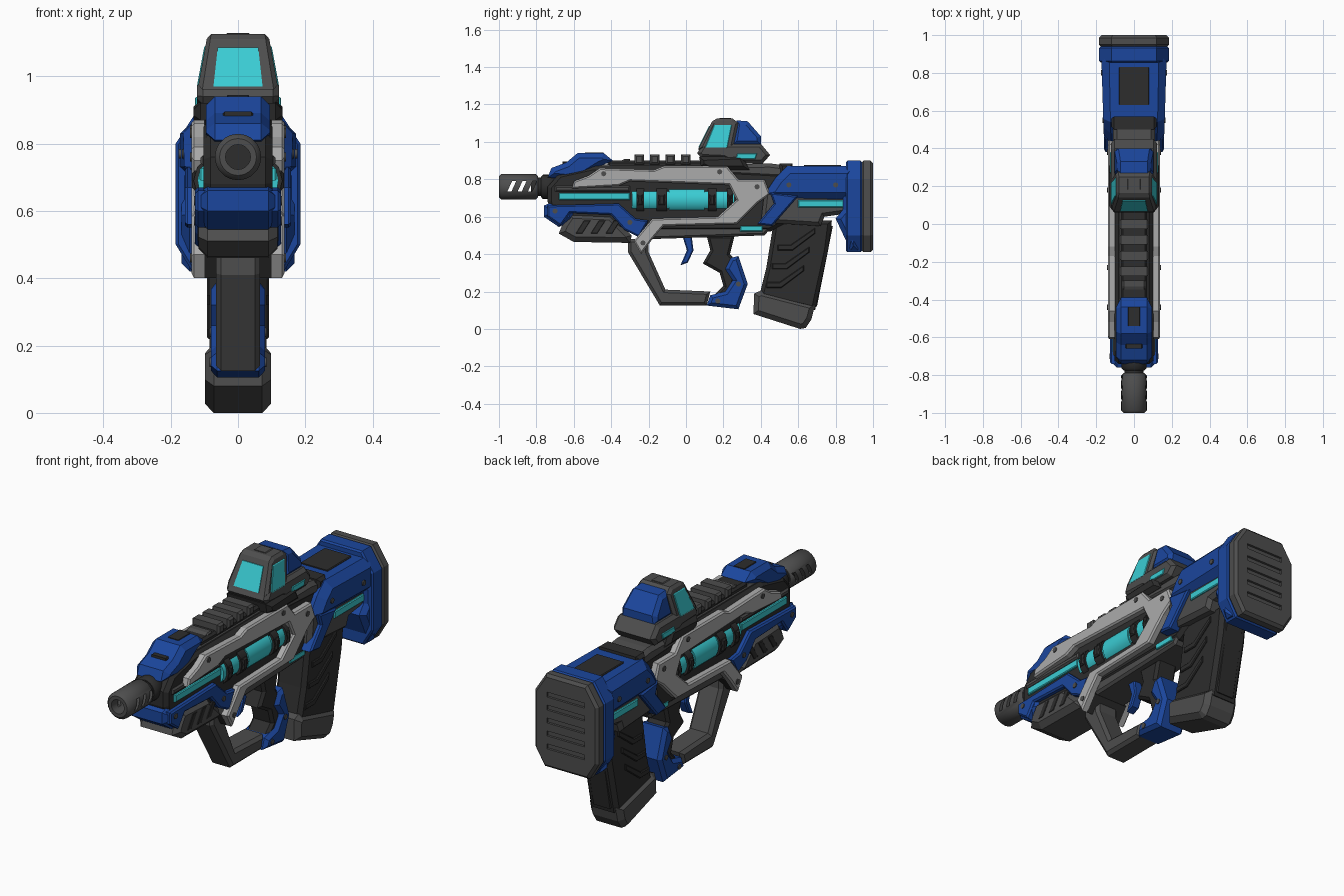
import bpy
import bmesh
from math import pi
from mathutils import Matrix, Vector

default_cube = bpy.data.objects.get("Cube")
if default_cube:
    bpy.data.objects.remove(default_cube, do_unlink=True)


def material(name, red, green, blue):
    mat = bpy.data.materials.new(name)
    mat.use_nodes = True
    color = (red, green, blue, 1)
    mat.diffuse_color = color
    mat.node_tree.nodes["Principled BSDF"].inputs["Base Color"].default_value = color
    return mat


BLACK = material("black polymer", .026, .026, .026)
GREY = material("dark grey metal", .075, .075, .075)
LIGHT = material("light grey metal", .41, .41, .41)
BLUE = material("blue paint", .011, .062, .34)
CYAN = material("cyan glow", .042, .6, .65)


def finish(name, bm, mat, mirror=False):
    bmesh.ops.recalc_face_normals(bm, faces=bm.faces[:])
    mesh = bpy.data.meshes.new(name)
    bm.to_mesh(mesh)
    bm.free()
    mesh.materials.append(mat)
    obj = bpy.data.objects.new(name, mesh)
    bpy.context.collection.objects.link(obj)
    if mirror:
        obj.modifiers.new("Mirror", "MIRROR").use_axis[0] = True
    return obj


def prism(name, mat, points, start, end, chamfer=.012, mirror=False, along="x", warp=None):
    """Extrude a profile, chamfering the rims of its caps."""
    bm = bmesh.new()
    place = {"x": lambda d, a, b: (d, a, b), "y": lambda d, a, b: (a, d, b)}[along]
    near = [bm.verts.new(place(start, *p)) for p in points]
    far = [bm.verts.new(place(end, *p)) for p in points]
    bm.faces.new(near)
    bm.faces.new(far)
    count = len(points)
    for i in range(count):
        j = (i + 1) % count
        bm.faces.new((near[i], near[j], far[j], far[i]))
    bmesh.ops.recalc_face_normals(bm, faces=bm.faces[:])
    if chamfer:
        rims = [far] if mirror else [near, far]
        edges = [bm.edges.get((r[i], r[i - 1])) for r in rims for i in range(count)]
        bmesh.ops.bevel(bm, geom=edges, offset=chamfer, segments=1,
                        affect="EDGES", clamp_overlap=True)
    if warp:
        for v in bm.verts:
            v.co.x *= warp(v.co)
    return finish(name, bm, mat, mirror)


def solid(name, mat, points, half_width, chamfer=.012, warp=None):
    return prism(name, mat, points, -half_width, half_width, chamfer, warp=warp)


def plate(name, mat, points, inner, outer, chamfer=.008, warp=None):
    return prism(name, mat, points, inner, outer, chamfer, mirror=True, warp=warp)


def rect(front, back, low, high, slant=0):
    return [(front, low), (back, low), (back + slant, high), (front + slant, high)]


def tube(name, mat, front, back, radius, height, side=0, sides=20, axis="Y", chamfer=0):
    bm = bmesh.new()
    turn = Matrix.Rotation(pi / 2, 4, "X" if axis == "Y" else "Y")
    middle = (front + back) / 2
    spot = (side, middle, height) if axis == "Y" else (middle, side, height)
    bmesh.ops.create_cone(bm, cap_ends=True, segments=sides, radius1=radius, radius2=radius,
                          depth=back - front, matrix=Matrix.Translation(Vector(spot)) @ turn)
    for face in bm.faces:
        face.smooth = len(face.verts) == 4
    if chamfer:
        rims = [e for f in bm.faces if not f.smooth for e in f.edges]
        bmesh.ops.bevel(bm, geom=rims, offset=chamfer, segments=1, affect="EDGES")
    return finish(name, bm, mat, mirror=(axis == "X" or side != 0))


def cut(target, cutter):
    mod = target.modifiers.new("Cut", "BOOLEAN")
    mod.operation = "DIFFERENCE"
    mod.object = cutter
    bpy.context.view_layer.objects.active = target
    bpy.ops.object.modifier_apply(modifier=mod.name)
    bpy.data.objects.remove(cutter, do_unlink=True)


# Muzzle and barrel
muzzle = tube("muzzle", GREY, -1, -.79, .069, .76, chamfer=.014)
cut(muzzle, tube("bore_cutter", GREY, -1.1, -.82, .037, .76))
for y in (-.955, -.9, -.845):
    cut(muzzle, solid("slot_cutter", GREY, rect(y, y + .022, .735, .79, .025), .2, 0))
tube("barrel", BLACK, -.83, -.6, .05, .76)
tube("barrel_collar", BLACK, -.775, -.7, .065, .76, chamfer=.01)

# Receiver core
solid("receiver_core", BLACK, [(-.72, .62), (-.74, .68), (-.74, .76), (-.68, .83), (-.5, .87),
      (.55, .87), (.6, .6), (.45, .52), (-.3, .52), (-.6, .58)], .102, .02)
solid("lower_receiver", GREY, [(-.28, .52), (-.2, .48), (.42, .5), (.47, .56), (.4, .6), (-.25, .6)], .095)
solid("upper_receiver", GREY, rect(-.5, .3, .8, .88), .095, .03)
plate("receiver_trim", GREY, rect(-.7, -.3, .735, .765), .09, .112)
plate("front_light", CYAN, rect(-.68, -.3, .69, .728), .09, .114, .004)
plate("rear_light", CYAN, rect(.29, .41, .522, .55), .08, .104, .003)

# Energy cell with its clamps
tube("energy_cell", CYAN, -.29, .26, .068, .69, side=.052)
tube("energy_core", CYAN, -.09, .1, .075, .69, side=.052)
for y, width in ((-.245, .04), (-.13, .055), (.14, .045), (.235, .03)):
    tube("cell_clamp", BLACK, y - width / 2, y + width / 2, .082, .69, side=.05, sides=12)
    plate("clamp_lug", BLACK, rect(y - width / 3, y + width / 3, .66, .72), .1, .136)

# Light armour frame wrapping the cell
plate("armour_frame", LIGHT, [(-.61, .75), (-.6, .79), (-.52, .82), (-.46, .86), (-.17, .85),
      (-.12, .87), (.22, .87), (.28, .8), (.42, .8), (.45, .72), (.38, .67), (.27, .56),
      (-.12, .55), (-.18, .48), (-.24, .4), (-.28, .47), (-.18, .59), (.17, .6),
      (.27, .69), (.23, .77), (-.3, .79), (-.36, .765)], .1, .138)

# Front cowl and handguard
solid("front_cowl", BLUE, [(-.74, .81), (-.72, .86), (-.64, .89), (-.58, .94), (-.44, .94),
      (-.39, .9), (-.46, .87), (-.54, .82), (-.64, .8)], .095, .026)
solid("cowl_panel", BLACK, rect(-.54, -.44, .9, .944), .032, .002)
solid("cowl_notch", BLACK, rect(-.66, -.62, .86, .895), .045, .005)
solid("nose_guard", BLUE, [(-.76, .6), (-.76, .66), (-.72, .675), (-.58, .665),
      (-.6, .58), (-.68, .545)], .118, .028)
plate("handguard_side", BLUE, [(-.74, .66), (-.36, .67), (-.27, .59), (-.2, .58), (-.25, .49),
      (-.33, .53), (-.4, .61), (-.62, .62), (-.67, .55), (-.74, .6)], .08, .127)
solid("foregrip", GREY, [(-.68, .51), (-.66, .56), (-.62, .62), (-.4, .61), (-.29, .5),
      (-.3, .46), (-.6, .465)], .118, .028)
for y in (-.59, -.51, -.43):
    plate("foregrip_vent", BLACK, rect(y, y + .035, .51, .58, .045), .11, .121, .002)
solid("guard_mount", BLACK, [(-.28, .47), (-.2, .52), (-.18, .48), (-.24, .4)], .115)

# Top rail
solid("rail_base", BLACK, rect(-.42, .1, .86, .9), .07)
solid("rail_ramp", GREY, [(-.39, .88), (-.33, .908), (-.3, .908), (-.3, .88)], .06, .006)
for i in range(4):
    y = -.275 + i * .083
    solid("rail_tooth", GREY, rect(y, y + .05, .88, .932), .08, .01)
solid("rear_mount", GREY, [(.2, .82), (.2, .88), (.45, .885), (.56, .87), (.58, .8)], .11, .02)
solid("mount_bridge", BLACK, rect(.5, .57, .82, .885), .12, .015)


# Sight
def sight_taper(co):
    return 1 - max(co.z - .96, 0) * 1.5


solid("sight_clamp", BLACK, [(.08, .87), (.07, .92), (.3, .93), (.34, .85), (.12, .85)], .132, .02)
solid("sight_base", GREY, [(.06, .94), (.09, .99), (.4, .99), (.45, .93), (.41, .885), (.25, .885),
      (.2, .91), (.08, .915)], .122, .018)
plate("sight_light", CYAN, rect(.265, .37, .908, .938, .01), .11, .127, .003)
solid("sight_housing", GREY, [(.065, .96), (.14, 1.11), (.165, 1.125), (.25, 1.125),
      (.28, 1.1), (.25, .96)], .12, .014, sight_taper)
solid("front_lens", CYAN, [(.066, .97), (.123, 1.085), (.15, 1.085), (.1, .97)],
      .074, 0, sight_taper)
plate("side_lens", CYAN, [(.1, .965), (.15, 1.09), (.245, 1.09), (.22, .965)],
      .1, .124, .003, sight_taper)
solid("sight_hood", BLUE, [(.25, .985), (.27, 1.115), (.33, 1.11), (.4, 1.03), (.4, .985)],
      .112, .02, sight_taper)
solid("sight_cap", GREY, rect(.18, .24, 1.1, 1.129), .035, .004)

# Trigger, guard and grip
solid("trigger", BLUE, [(-.02, .5), (.03, .5), (.04, .42), (.01, .355), (-.03, .34),
      (.005, .42)], .025, .006)
solid("trigger_guard", GREY, [(-.31, .48), (-.2, .48), (-.2, .41), (-.11, .21), (.13, .2),
      (.11, .125), (-.14, .125), (-.31, .41)], .066, .016)
solid("grip", BLACK, [(.11, .5), (.26, .5), (.235, .4), (.27, .36), (.25, .18), (.15, .18),
      (.2, .23), (.18, .3), (.09, .35), (.13, .42)], .062, .014)
solid("grip_shell", BLUE, [(.24, .38), (.28, .39), (.33, .24), (.28, .105), (.11, .125),
      (.13, .18), (.21, .2), (.25, .26), (.21, .32)], .08, .018)

# Magazine
solid("magazine", BLACK, [(.47, .58), (.78, .58), (.76, .42), (.69, .1), (.39, .17), (.43, .33)],
      .084, .02)
solid("magazine_spine", BLACK, [(.74, .56), (.785, .55), (.7, .12), (.66, .12)], .06, .012)
solid("magazine_base", GREY, [(.365, .19), (.4, .205), (.69, .13), (.67, .05), (.64, .005),
      (.61, 0), (.36, .08)], .098, .026)
for z in (.22, .32, .42):
    y = .43 + (z - .22) * .3
    plate("magazine_rib", BLACK, [(y, z), (y + .08, z), (y + .2, z + .09), (y + .2, z + .12),
          (y + .07, z + .03), (y, z + .03)], .075, .092, .004)


# Stock, flaring toward the rear
def stock_flare(co):
    return .92 + .08 * min(max((co.y - .42) / .4, 0), 1)


solid("stock_core", GREY, [(.4, .57), (.42, .74), (.9, .74), (.88, .62), (.74, .6), (.72, .55)],
      .135, .02)
solid("stock_shell", BLUE, [(.42, .72), (.48, .81), (.54, .87), (.9, .87), (.9, .69), (.47, .69)],
      .172, .04, stock_flare)
solid("stock_leg", BLUE, [(.84, .72), (.92, .72), (.92, .42), (.88, .42), (.8, .59), (.84, .64)],
      .168, .025)
plate("stock_strut", BLUE, [(.45, .73), (.6, .71), (.46, .55), (.38, .56), (.47, .67)], .1, .158)
plate("stock_light", CYAN, rect(.6, .86, .65, .688), .12, .144, .004)
solid("stock_panel", BLACK, rect(.63, .83, .84, .876), .08, .004)

half = [(.13, .41), (.185, .5), (.185, .8), (.12, .9)]
outline = half + [(-x, z) for x, z in reversed(half)]
prism("stock_collar", BLUE, outline, .855, .94, .008, along="y")
butt_pad = prism("butt_pad", GREY, outline, .936, 1, .014, along="y")
for i in range(5):
    z = .51 + i * .068
    cut(butt_pad, prism("groove_cutter", GREY, rect(-.11, .11, z, z + .026), .988, 1.1, 0, along="y"))

# Screws on the side armour
for y, z, x in ((-.44, .83, .138), (.18, .84, .138), (.38, .76, .138), (-.23, .46, .138),
                (-.7, .63, .127), (-.3, .57, .127), (.55, .77, .163), (.8, .77, .172),
                (.88, .53, .168), (.28, .24, .08), (.17, .15, .08)):
    tube("screw", GREY, x - .01, x + .004, .014, z, side=y, sides=8, axis="X")
